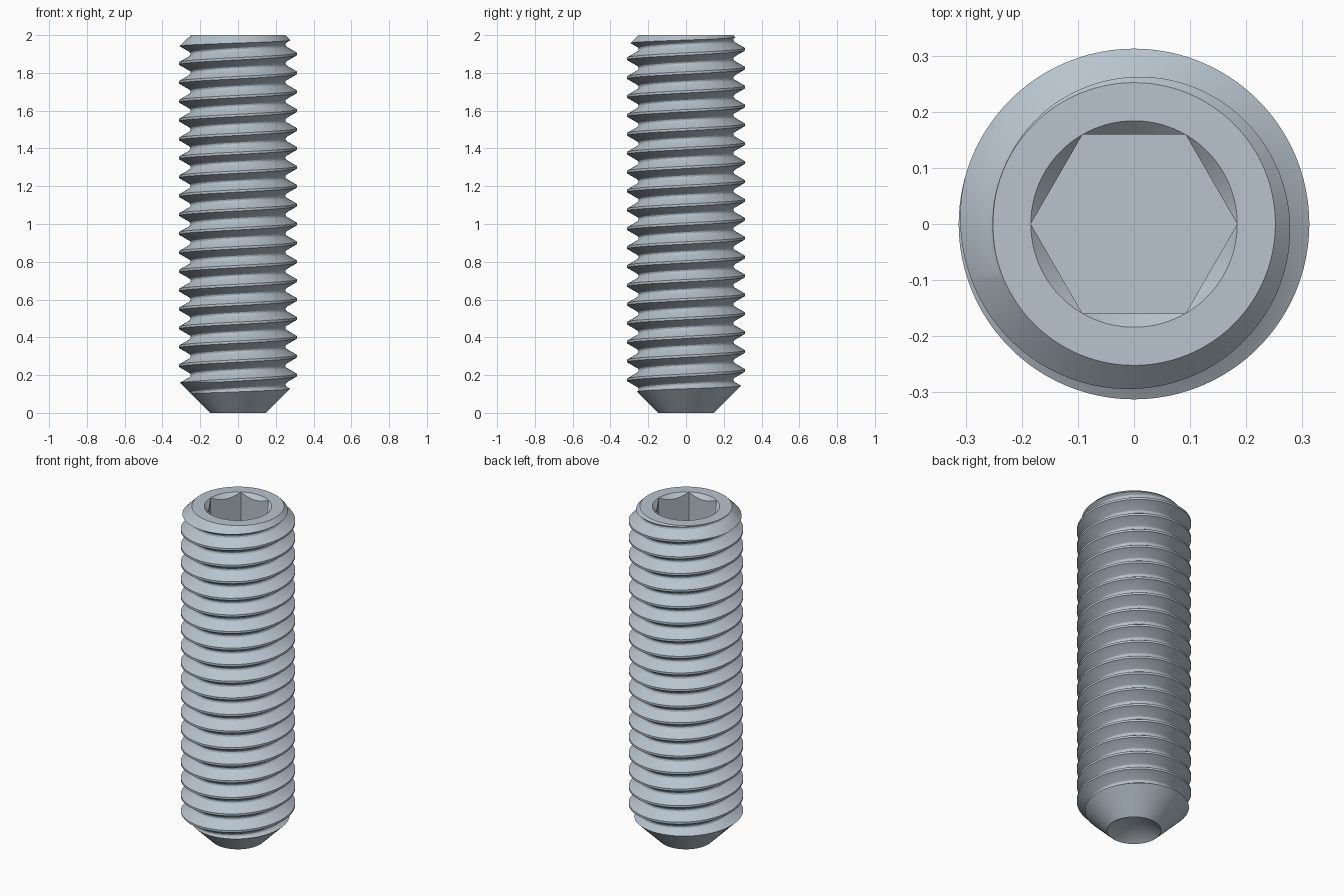
import bpy, bmesh, math

if "Cube" in bpy.data.objects:
    bpy.data.objects.remove(bpy.data.objects["Cube"])

SEG = 96
PITCH = 0.1
PHASE = 0.0            # crest height at +x (modulo pitch)


def finish(bm, name):
    bmesh.ops.recalc_face_normals(bm, faces=bm.faces[:])
    me = bpy.data.meshes.new(name)
    bm.to_mesh(me)
    bm.free()
    ob = bpy.data.objects.new(name, me)
    bpy.context.collection.objects.link(ob)
    return ob


def lathe(name, profile, n=SEG):
    """Revolve (r, z) points, first and last on the axis."""
    bm = bmesh.new()
    rings = []
    for r, z in profile:
        if r == 0:
            rings.append([bm.verts.new((0, 0, z))] * n)
        else:
            rings.append([bm.verts.new((r * math.cos(2 * math.pi * j / n),
                                        r * math.sin(2 * math.pi * j / n), z))
                          for j in range(n)])
    for a, b in zip(rings, rings[1:]):
        for j in range(n):
            k = (j + 1) % n
            bm.faces.new(list(dict.fromkeys((a[j], a[k], b[k], b[j]))))
    return finish(bm, name)


def helix_body(name):
    """Solid right-hand threaded rod, longer than needed at both ends."""
    # one pitch of a 60 degree thread: flat crest, rounded root
    prof = [(-0.0062, 0.3125), (0.0062, 0.3125), (0.0375, 0.2584),
            (0.0428, 0.2531), (0.05, 0.2512), (0.0572, 0.2531), (0.0625, 0.2584)]
    k = len(prof)
    bm = bmesh.new()
    cols = []
    for j in range(SEG):
        a = 2 * math.pi * j / SEG
        cols.append([bm.verts.new((r * math.cos(a), r * math.sin(a),
                                   PHASE + PITCH * (t + j / SEG) + dz))
                     for t in range(-4, 25) for dz, r in prof])
    for j in range(SEG):
        a = cols[j]
        b = cols[j + 1] if j < SEG - 1 else cols[0][k:]   # wrap one turn up
        for i in range(min(len(a), len(b)) - 1):
            bm.faces.new((a[i], b[i], b[i + 1], a[i + 1]))
    # close both ends with fans
    edges = [e for e in bm.edges if e.is_boundary]
    low, high = bm.verts.new((0, 0, -0.6)), bm.verts.new((0, 0, 2.8))
    for e in edges:
        tip = low if e.verts[0].co.z < 1 else high
        bm.faces.new((e.verts[0], e.verts[1], tip))
    return finish(bm, name)


def cut(ob, cutter, op):
    cutter.hide_render = True
    m = ob.modifiers.new(op.lower(), 'BOOLEAN')
    m.operation, m.object, m.solver = op, cutter, 'EXACT'
    bpy.context.view_layer.objects.active = ob
    bpy.ops.object.modifier_apply(modifier=m.name)
    bpy.data.objects.remove(cutter)


# threaded rod in blue-grey steel
screw = helix_body("set_screw")
steel = bpy.data.materials.new("steel")
steel.diffuse_color = (0.48, 0.55, 0.61, 1)
steel.use_nodes = True
steel.node_tree.nodes["Principled BSDF"].inputs["Base Color"].default_value = steel.diffuse_color
screw.data.materials.append(steel)

# end chamfers and hollow cup point
cut(screw, lathe("end_envelope", [(0, 0.086), (0.148, 0), (0.40, 0.252), (0.40, 1.852),
                                  (0.252, 2), (0, 2)]), 'INTERSECT')

# hexagonal key socket with countersunk mouth
cut(screw, lathe("hex_cutter", [(0, 1.63), (0.184, 1.63), (0.184, 2.1), (0, 2.1)], 6),
    'DIFFERENCE')
cut(screw, lathe("countersink_cutter", [(0, 1.816), (0.234, 2.05), (0, 2.05)]),
    'DIFFERENCE')

# smooth shading with sharp edges
bpy.ops.object.select_all(action='DESELECT')
screw.select_set(True)
bpy.context.view_layer.objects.active = screw
bpy.ops.object.shade_smooth_by_angle(angle=math.radians(25))
